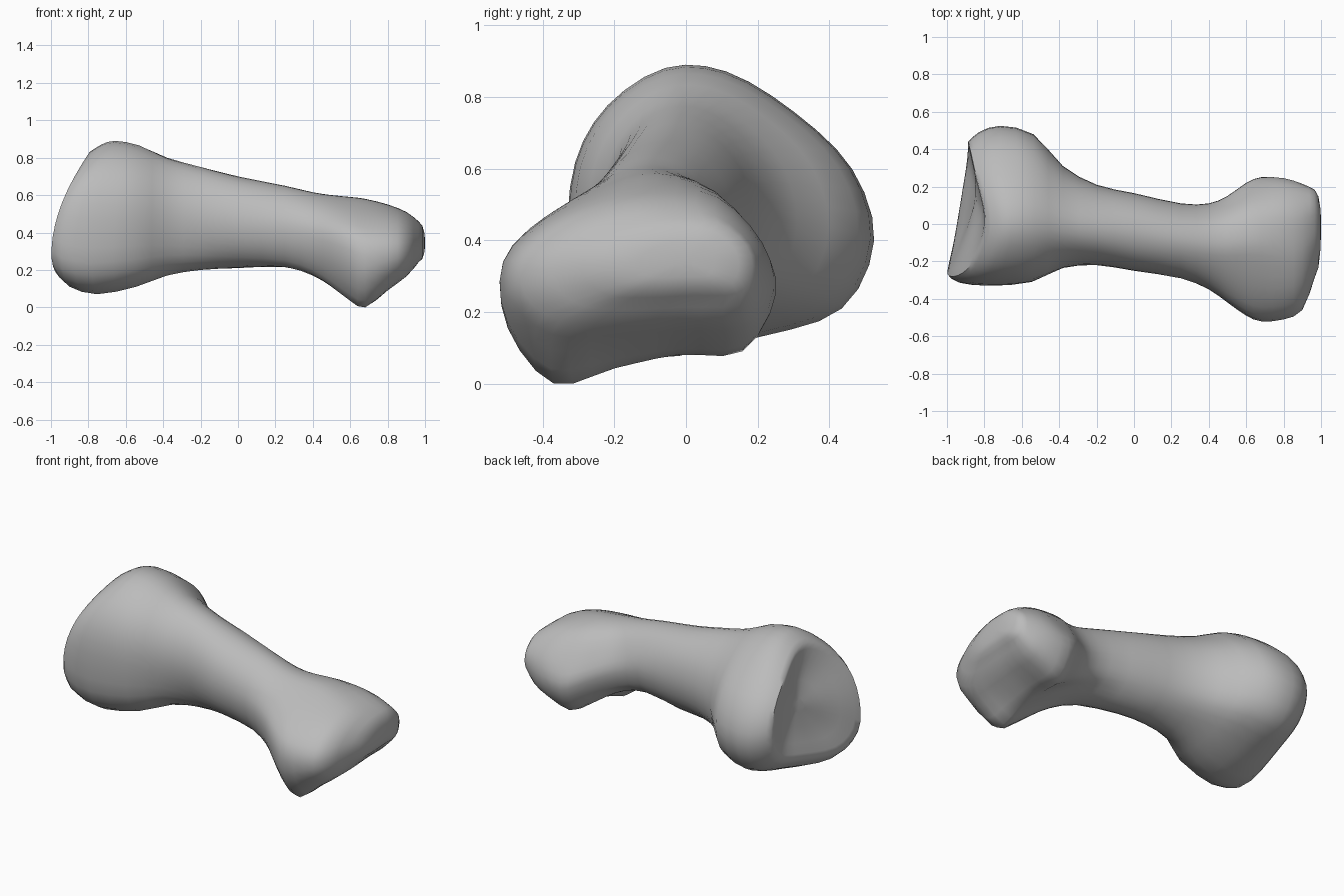
import bpy
import bmesh
import math
from mathutils import Vector

default_cube = bpy.data.objects.get("Cube")
if default_cube:
    bpy.data.objects.remove(default_cube, do_unlink=True)

SEGMENTS = 36


def catmull(p0, p1, p2, p3, t):
    """Point on a smooth curve between p1 and p2."""
    return 0.5 * (2 * p1 + (p2 - p0) * t
                  + (2 * p0 - 5 * p1 + 4 * p2 - p3) * t * t
                  + (3 * p1 - p0 - 3 * p2 + p3) * t ** 3)


def smooth_loop(points, count):
    """Resample a closed outline evenly in its point index."""
    points = [Vector(p) for p in points]
    total = len(points)
    result = []
    for i in range(count):
        start, t = divmod(i * total / count, 1)
        near = [points[(int(start) + k) % total] for k in (-1, 0, 1, 2)]
        result.append(catmull(*near, t))
    return result


def fit(points, y_min, y_max, z_min, z_max):
    """Stretch an outline into a box."""
    ys = [p.x for p in points]
    zs = [p.y for p in points]
    return [Vector((
        y_min + (p.x - min(ys)) / (max(ys) - min(ys)) * (y_max - y_min),
        z_min + (p.y - min(zs)) / (max(zs) - min(zs)) * (z_max - z_min)))
        for p in points]


# Cross-section outlines (y, z), counter-clockwise from the back
base_outline = [(.52, .4), (.46, .6), (.3, .76), (.11, .875), (-.06, .885), (-.22, .78),
                (-.31, .62), (-.33, .4), (-.29, .17), (-.12, .07), (.2, .13), (.43, .21)]
head_outline = [(.245, .27), (.2, .4), (.08, .55), (-.08, .6), (-.22, .57), (-.4, .48),
                (-.515, .36), (-.5, .17), (-.37, .01), (-.2, .06), (-.03, .1), (.15, .11)]
knuckle_outline = [(.23, .27), (.21, .4), (.09, .51), (-.08, .53), (-.22, .51), (-.36, .45),
                   (-.46, .35), (-.46, .24), (-.36, .16), (-.2, .15), (-.02, .16), (.17, .17)]
shaft_outline = [(math.cos(i * math.tau / 12), math.sin(i * math.tau / 12)) for i in range(12)]
outlines = [fit(smooth_loop(o, SEGMENTS), 0, 1, 0, 1)
            for o in (base_outline, head_outline, knuckle_outline, shaft_outline)]

# Stations: x, y range, z range, shares of base, head and knuckle outlines, rim slant
stations = [
    (-1, -.28, .44, .18, .83, 1, 0, 0, 1),
    (-.94, -.315, .49, .11, .87, 1, 0, 0, .9),
    (-.78, -.33, .525, .07, .89, 1, 0, 0, .5),
    (-.55, -.31, .48, .11, .865, .9, 0, 0, .1),
    (-.38, -.235, .31, .17, .8, .6, 0, 0, 0),
    (-.2, -.22, .21, .2, .75, .3, 0, 0, 0),
    (0, -.25, .165, .21, .7, 0, 0, 0, 0),
    (.25, -.29, .11, .215, .65, 0, .3, 0, 0),
    (.4, -.35, .11, .17, .615, 0, .6, 0, 0),
    (.5, -.42, .15, .11, .6, 0, .85, 0, 0),
    (.6, -.49, .22, .035, .59, 0, 1, 0, 0),
    (.68, -.52, .25, 0, .58, 0, .9, .1, 0),
    (.8, -.51, .245, .09, .55, 0, .4, .6, 0),
    (.9, -.46, .215, .165, .51, 0, 0, 1, 0),
    (.965, -.29, .185, .24, .46, 0, 0, 1, 0),
]


def make_ring(row):
    x, y_min, y_max, z_min, z_max, base, head, knuckle, slant = row
    shares = (base, head, knuckle, 1 - base - head - knuckle)
    mix = [sum((p * s for p, s in zip(points, shares)), Vector((0, 0)))
           for points in zip(*outlines)]
    ring = []
    for p in fit(mix, y_min, y_max, z_min, z_max):
        # The rim leans back toward the rear, the top and the lower rear corner
        across = p.x + .27
        lean = .16 * across + .62 * (p.y - .25 - .25 * across) ** 2
        ring.append(Vector((x + slant * lean, p.x, p.y)))
    return ring


def inset_ring(ring, scale, push, shift):
    """Shrink an end ring toward a point near its middle and move it along the bone."""
    middle = sum(ring, Vector()) / len(ring) + Vector((0, shift, 0))
    return [middle.lerp(p, scale) + Vector((push, 0, 0)) for p in ring]


key_rings = [make_ring(row) for row in stations]

# Insert a smooth ring between each pair of stations
body_rings = []
last = len(key_rings) - 1
for i in range(last):
    body_rings.append(key_rings[i])
    near = [key_rings[min(max(i + k, 0), last)] for k in (-1, 0, 1, 2)]
    body_rings.append([catmull(*quad, .5) for quad in zip(*near)])
body_rings.append(key_rings[last])

# Dished joint face on the wide end, gently domed face on the other
dish = [inset_ring(key_rings[0], s, d, .08)
        for s, d in ((.12, .045), (.4, .04), (.7, .022), (.9, .003))]
dome = [inset_ring(key_rings[last], s, d, .05)
        for s, d in ((.8, .021), (.45, .032), (.12, .035))]

bm = bmesh.new()
loops = [[bm.verts.new(p) for p in ring] for ring in dish + body_rings + dome]
for a, b in zip(loops, loops[1:]):
    for i in range(SEGMENTS):
        j = (i + 1) % SEGMENTS
        bm.faces.new((a[i], a[j], b[j], b[i]))
bm.faces.new(loops[0])
bm.faces.new(loops[-1])
bmesh.ops.recalc_face_normals(bm, faces=bm.faces)

mesh = bpy.data.meshes.new("bone")
bm.to_mesh(mesh)
bm.free()
bone = bpy.data.objects.new("bone", mesh)
bpy.context.collection.objects.link(bone)

# Plain grey surface
grey = bpy.data.materials.new("bone_grey")
grey.use_nodes = True
colour = (.5, .5, .5, 1)
grey.diffuse_color = colour
grey.node_tree.nodes["Principled BSDF"].inputs["Base Color"].default_value = colour
mesh.materials.append(grey)

bpy.ops.object.select_all(action="DESELECT")
bone.select_set(True)
bpy.context.view_layer.objects.active = bone
bpy.ops.object.shade_smooth_by_angle(angle=math.radians(50))
